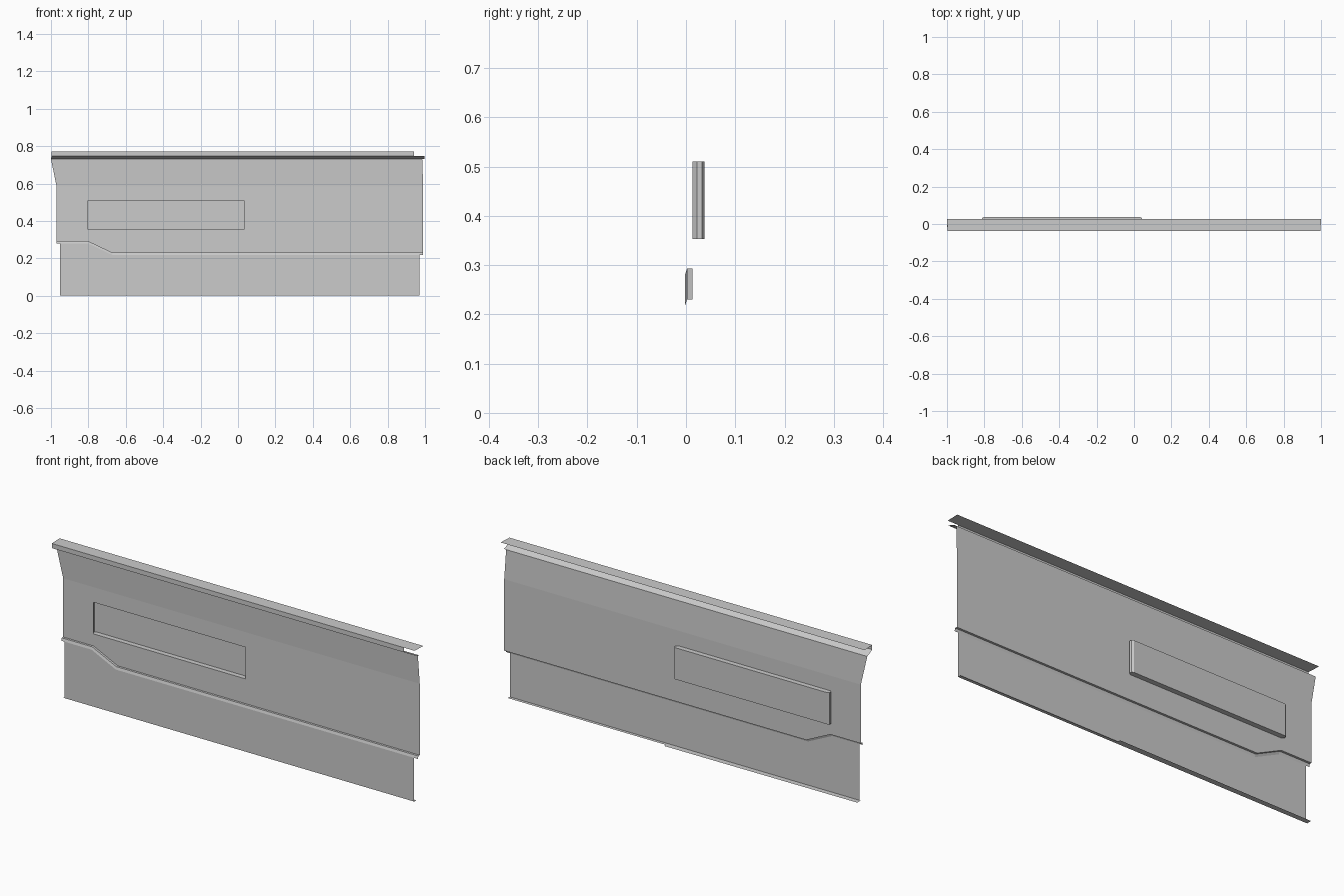
import bpy

if "Cube" in bpy.data.objects:
    bpy.data.objects.remove(bpy.data.objects["Cube"])


def sheet(name, rows, skip=(), closed=False, cap=False):
    """Thin sheet joining successive rows of points; skip leaves openings."""
    n = len(rows[0])
    verts = [p for row in rows for p in row]
    faces = []
    for r in range(len(rows) - 1):
        for c in range(n if closed else n - 1):
            if (r, c) in skip:
                continue
            d = (c + 1) % n
            faces.append((r * n + c, r * n + d, (r + 1) * n + d, (r + 1) * n + c))
    if cap:
        faces.append(tuple(range((len(rows) - 1) * n, len(rows) * n)))
    mesh = bpy.data.meshes.new(name)
    mesh.from_pydata(verts, [], faces)
    mesh.update()
    obj = bpy.data.objects.new(name, mesh)
    bpy.context.collection.objects.link(obj)
    return obj


Y_UP, Y_LOW = 0.013, -0.002
Z_LO, Z_HI = 0.353, 0.51           # pocket height range
X_LO, X_HI = -0.803, 0.033         # pocket width range

# Upper panel: stepped lower edge, pocket opening, flared and tilted top
cols = [-0.97, X_LO, -0.67, X_HI, 0.99]
ledge_z = [0.293, 0.293, 0.23, 0.23, 0.23]
rows = [[(x, Y_UP, z) for x, z in zip(cols, ledge_z)]]
rows += [[(x, Y_UP, z) for x in cols] for z in (Z_LO, Z_HI, 0.585)]
rows.append([(x, 0.005, 0.73) for x in [-1.0] + cols[1:4] + [0.985]])
sheet("upper_panel", rows, skip={(1, 1), (1, 2)})

# Pocket pressed back into the upper panel
rings = []
for y, grow in ((Y_UP, 0), (0.022, 0.01), (0.032, 0.009), (0.038, 0)):
    a, b = X_LO - grow, X_HI + grow
    rings.append([(a, y, Z_LO), (b, y, Z_LO), (b, y, Z_HI), (a, y, Z_HI)])
sheet("pocket", rings, closed=True, cap=True)

# Ledge between the panels, with a small slanted lip under it
back = list(zip(cols, ledge_z))
sheet("ledge", [
    [(x, Y_UP, z) for x, z in back],
    [(x, 0.002, z) for x, z in back],
    [(x, Y_LOW, z - 0.013) for x, z in back],
])

# Lower panel
low_x = [-0.953, X_LO, -0.67, X_HI, 0.97]
sheet("lower_panel", [
    [(x, Y_LOW, z - 0.013) for x, z in zip(low_x, ledge_z)],
    [(x, Y_LOW, 0) for x in low_x],
])

# Bottom flange turned backwards, wider on one half
sheet("bottom_flange_narrow", [[(0.10, Y_LOW, 0), (0.97, Y_LOW, 0)],
                               [(0.10, 0.014, 0), (0.97, 0.014, 0)]])
sheet("bottom_flange_wide", [[(-0.958, Y_LOW, 0), (0.10, Y_LOW, 0)],
                             [(-0.958, 0.024, 0), (0.10, 0.028, 0)]])

# Top rail: top plate, shorter front face, sloping underside
sheet("top_rail_plate", [[(-1, 0.027, 0.77), (1, 0.027, 0.77)],
                         [(-0.997, -0.038, 0.77), (0.997, -0.038, 0.77)]])
sheet("top_rail_front", [[(-0.997, -0.038, 0.77), (0.94, -0.038, 0.77)],
                         [(-0.997, -0.038, 0.747), (0.94, -0.038, 0.747)]])
sheet("top_rail_underside", [[(-0.997, -0.038, 0.747), (0.997, -0.038, 0.747)],
                             [(-1, 0.005, 0.73), (0.997, 0.005, 0.73)]])
